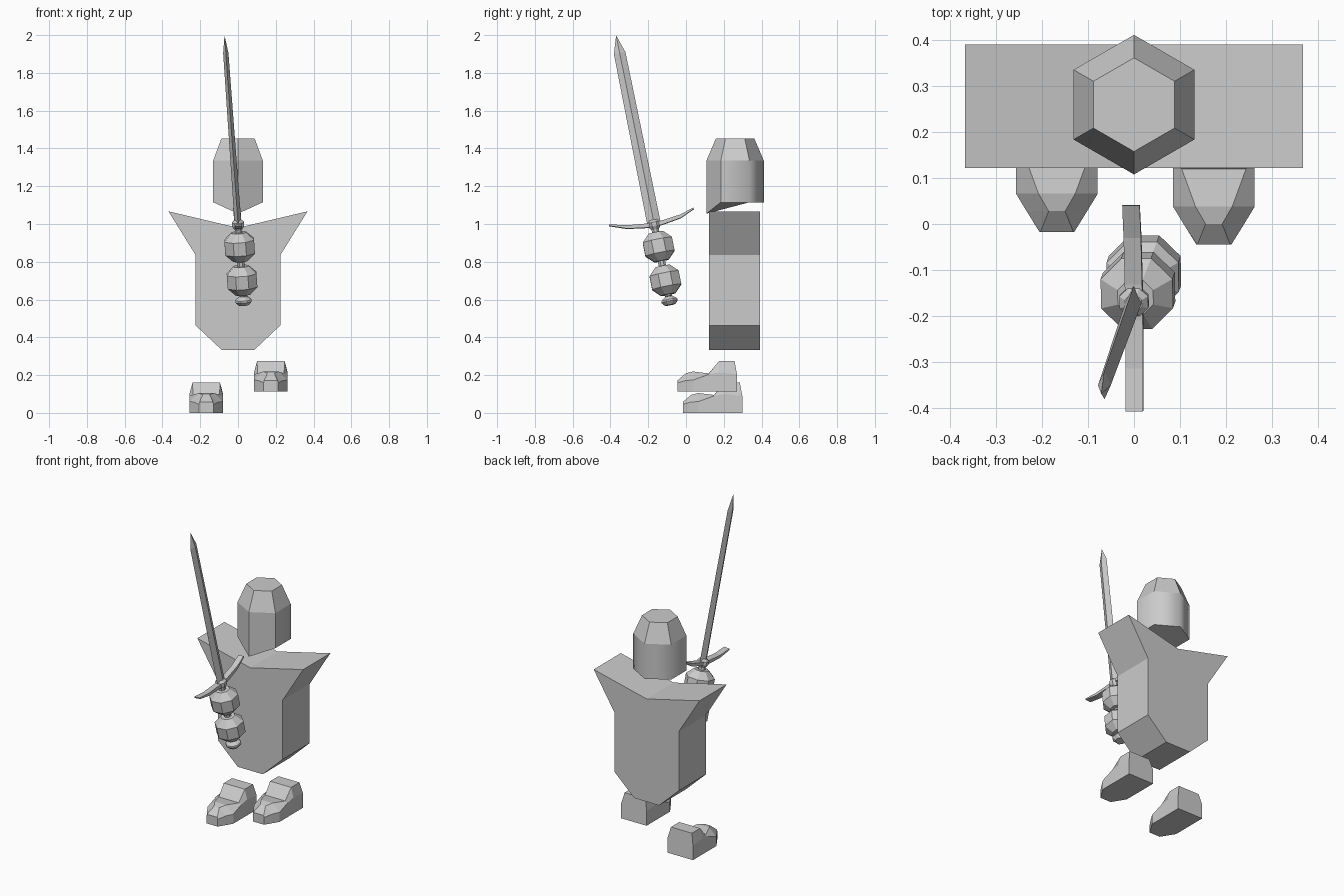
import bpy, math
from mathutils import Vector, Matrix

if "Cube" in bpy.data.objects:
    bpy.data.objects.remove(bpy.data.objects["Cube"])


def loft(name, rings, matrix=None):
    """Skin a list of equal-length point rings and cap both ends."""
    n = len(rings[0])
    verts = [Vector(p) for r in rings for p in r]
    faces = [list(range(n))[::-1], [(len(rings) - 1) * n + i for i in range(n)]]
    for k in range(len(rings) - 1):
        for i in range(n):
            j = (i + 1) % n
            faces.append([k * n + i, k * n + j, (k + 1) * n + j, (k + 1) * n + i])
    me = bpy.data.meshes.new(name)
    me.from_pydata([matrix @ v if matrix else v for v in verts], [], faces)
    import bmesh
    bm = bmesh.new()
    bm.from_mesh(me)
    bmesh.ops.recalc_face_normals(bm, faces=bm.faces)
    bm.to_mesh(me)
    bm.free()
    ob = bpy.data.objects.new(name, me)
    bpy.context.collection.objects.link(ob)
    return ob


def circle(r, z, n=8, turn=0.5, cx=0, cy=0):
    return [(cx + r * math.cos(2 * math.pi * (i + turn) / n),
             cy + r * math.sin(2 * math.pi * (i + turn) / n), z) for i in range(n)]


def lathe(name, profile, matrix):
    return loft(name, [circle(r, z) for r, z in profile], matrix)


# Helmet: hexagonal, tapered crown, front corner dips down
HY = 0.26
bottom = circle(0.152, 1.115, 6, 0.5, 0, HY)
bottom = [(x, y, 1.055 if y < 0.12 else z) for x, y, z in bottom]
helmet = loft("helmet", [bottom, circle(0.152, 1.335, 6, 0.5, 0, HY),
                         circle(0.102, 1.452, 6, 0.5, 0, HY)])
for f in helmet.data.polygons:  # rounded sides and back
    f.use_smooth = (abs(f.normal.z) < 0.1 and f.normal.y > -0.1)

# Torso: extruded outline with pointed shoulders
half = [(0.368, 1.067), (0.224, 0.835), (0.224, 0.463), (0.087, 0.334)]
outline = [(0, 0.98)] + half + [(-x, z) for x, z in reversed(half)]
loft("torso", [[(x, y, z) for x, z in outline] for y in (0.122, 0.391)])


# Feet: sections from toe to heel (y, half width, side height, top half width, top height)
foot = [(0, 0.038, 0.045, 0.036, 0.058),
        (0.045, 0.066, 0.058, 0.018, 0.096),
        (0.083, 0.089, 0.06, 0.04, 0.105),
        (0.165, 0.089, 0.09, 0.07, 0.095),
        (0.22, 0.089, 0.1, 0.073, 0.16),
        (0.315, 0.089, 0.09, 0.073, 0.16)]


def make_foot(name, x0, y0, z0):
    rings = []
    for y, w, zs, wt, zt in foot:
        yt = y - 0.013 if y > 0.3 else y
        rings.append([(x0 - w, y0 + y, z0), (x0 + w, y0 + y, z0),
                      (x0 + w, y0 + y, z0 + zs), (x0 + wt, y0 + yt, z0 + zt),
                      (x0 - wt, y0 + yt, z0 + zt), (x0 - w, y0 + y, z0 + zs)])
    loft(name, rings)


make_foot("left_foot", -0.168, -0.017, 0)
make_foot("right_foot", 0.174, -0.045, 0.114)

# Sword frame: local z along the blade, local y along the guard
axis = Vector((-0.0698, -0.197, 0.978)).normalized()
side = Vector((-0.016, 0.98, 0.19))
side = (side - axis * side.dot(axis)).normalized()
across = side.cross(axis)
M = Matrix((across, side, axis)).transposed().to_4x4()
M.translation = Vector((0, -0.169, 1.0))

# Blade: diamond section with a point
loft("blade", [[(t, 0, s), (0, w, s), (-t, 0, s), (0, -w, s)]
               for s, t, w in ((0, 0.018, 0.036), (0.925, 0.014, 0.031),
                               (1.018, 0.0005, 0.001))], M)

# Guard: thin bar with upswept ends (position, height, half thickness)
guard = [(-0.235, 0.04, 0.004), (-0.145, 0.012, 0.009), (-0.04, -0.002, 0.011),
         (0.04, -0.002, 0.011), (0.145, 0.012, 0.009), (0.222, 0.04, 0.004)]
loft("cross_guard", [[(-0.019, y, z - t), (0.019, y, z - t),
                      (0.019, y, z + t), (-0.019, y, z + t)] for y, z, t in guard], M)

# Grip, collar and pommel
lathe("collar", [(0.022, -0.03), (0.034, -0.012), (0.034, 0.008), (0.02, 0.022)], M)
lathe("grip", [(0.021, -0.39), (0.021, -0.01)], M)
lathe("pommel", [(0.03, -0.438), (0.047, -0.419), (0.045, -0.41), (0.021, -0.392)], M)

# Fists wrapped around the grip
for name, s in (("upper_hand", -0.123), ("lower_hand", -0.305)):
    lathe(name, [(0.042, s - 0.077), (0.085, s - 0.036),
                 (0.085, s + 0.036), (0.042, s + 0.077)], M)
